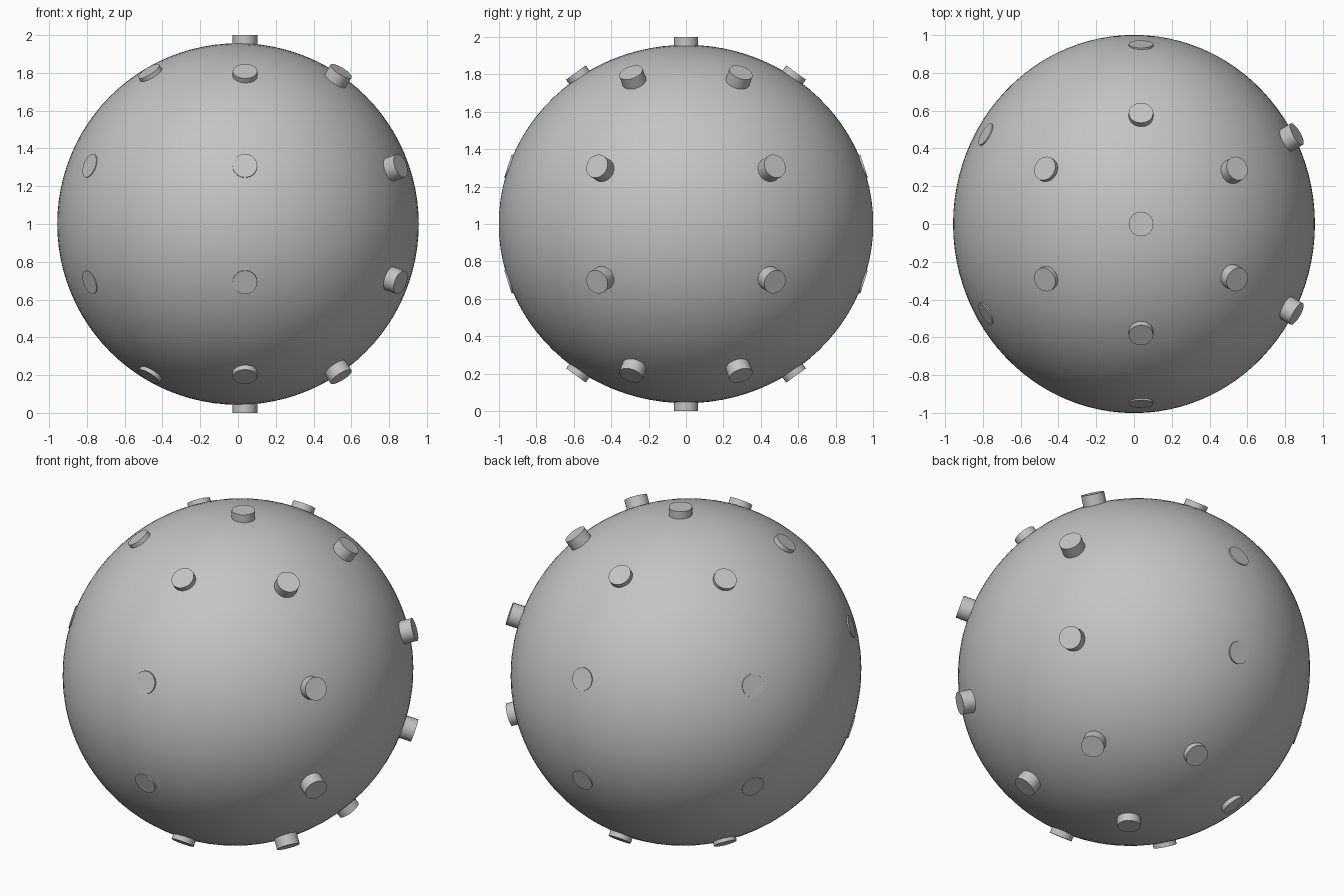
import bpy
import math
from mathutils import Vector

if "Cube" in bpy.data.objects:
    bpy.data.objects.remove(bpy.data.objects["Cube"])

grey = bpy.data.materials.new("plain grey")
grey.diffuse_color = (0.55, 0.55, 0.55, 1)
grey.use_nodes = True
grey.node_tree.nodes["Principled BSDF"].inputs["Base Color"].default_value = grey.diffuse_color


def finish(obj, name):
    obj.name = name
    obj.data.materials.append(grey)
    bpy.ops.object.shade_smooth_by_angle(angle=math.radians(35))


# Ball, slightly longer along y, with its poles on the y axis
bpy.ops.mesh.primitive_uv_sphere_add(segments=96, ring_count=48, radius=1,
                                     location=(0, 0, 1),
                                     rotation=(math.pi / 2, 0, 0))
ball = bpy.context.object
ball.scale = (0.957, 0.957, 1.0)
bpy.ops.object.transform_apply(location=False, rotation=True, scale=True)
finish(ball, "ball")

# Studs point outward from a centre set a little to the right of the ball
CENTRE = Vector((0.037, 0, 1))
LENGTH = 0.16


def stud(direction, name):
    bpy.ops.mesh.primitive_cylinder_add(
        vertices=40, radius=0.065, depth=LENGTH,
        location=CENTRE + direction * (1 - LENGTH / 2),
        rotation=direction.to_track_quat('Z', 'Y').to_euler())
    finish(bpy.context.object, name)


# Pole studs
stud(Vector((0, 0, 1)), "top_stud")
stud(Vector((0, 0, -1)), "bottom_stud")

# Four rings of six studs
for ring in range(1, 5):
    polar = math.radians(36 * ring)
    for i in range(6):
        a = math.radians(30 + 60 * i)
        d = Vector((math.sin(polar) * math.cos(a),
                    math.sin(polar) * math.sin(a), math.cos(polar)))
        stud(d, f"stud_ring{ring}_{i + 1}")
